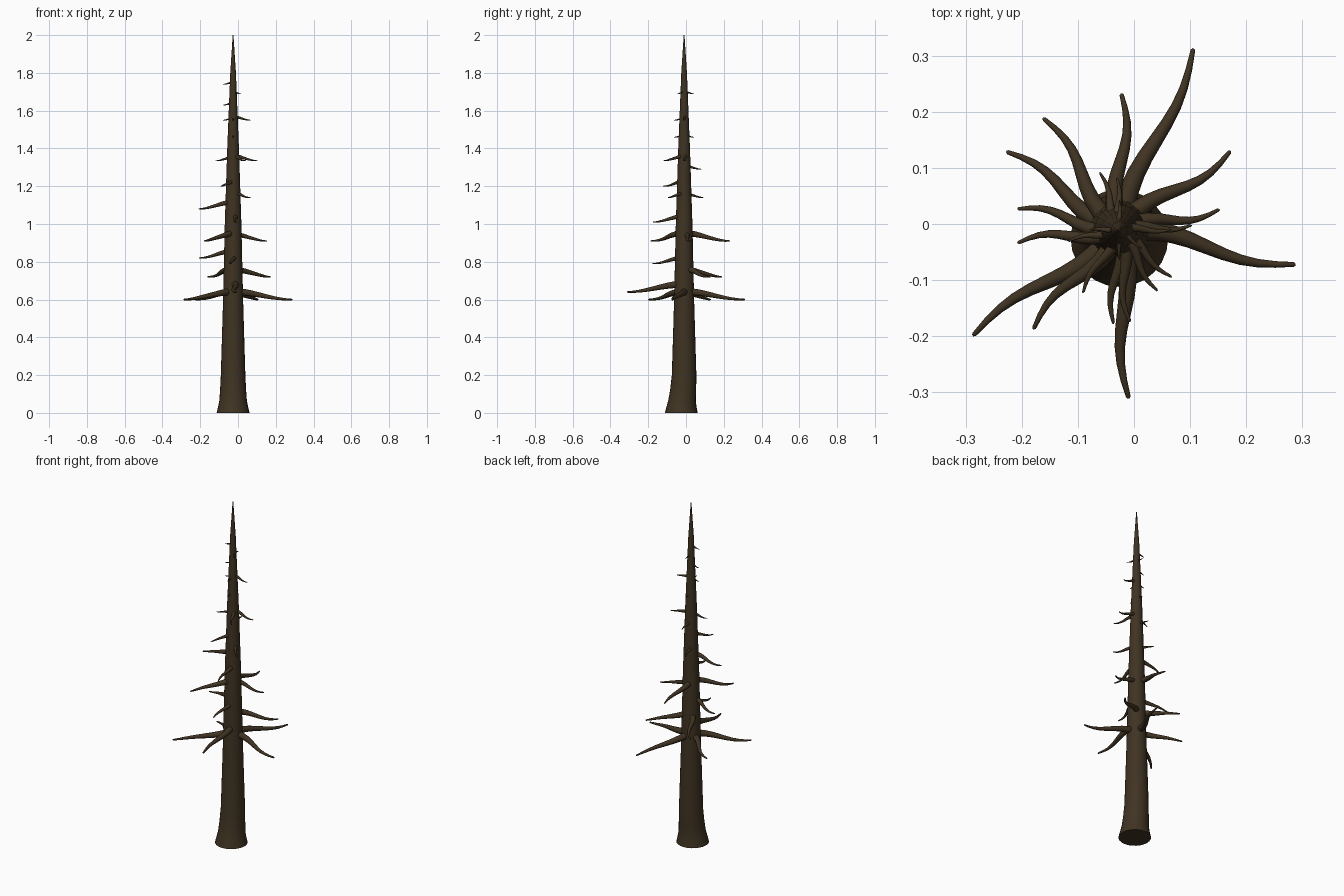
import bpy, bmesh
from math import sin, cos, pi, radians
from mathutils import Vector

if "Cube" in bpy.data.objects:
    bpy.data.objects.remove(bpy.data.objects["Cube"])

bark = bpy.data.materials.new("bark")
bark.diffuse_color = (0.05, 0.033, 0.016, 1)
bark.use_nodes = True
bark.node_tree.nodes["Principled BSDF"].inputs["Base Color"].default_value = bark.diffuse_color
AXIS = Vector((-.026, -.01, 0))
UP = Vector((0, 0, 1))


def tube(name, path, sides, level=False):
    """Skin a list of (point, radius) with rings square to the path."""
    bm = bmesh.new()
    rings = []
    for i, (p, r) in enumerate(path):
        d = path[min(i + 1, len(path) - 1)][0] - path[max(i - 1, 0)][0]
        d = UP if level else d.normalized()
        u = Vector((1, 0, 0)) if level else UP.cross(d).normalized()
        v = d.cross(u)
        angles = [2 * pi * k / sides for k in range(sides)]
        rings.append([bm.verts.new(p + r * (u * cos(a) + v * sin(a))) for a in angles])
    for r0, r1 in zip(rings, rings[1:]):
        for k in range(sides):
            n = (k + 1) % sides
            bm.faces.new((r0[k], r0[n], r1[n], r1[k]))
    bm.faces.new(rings[0][::-1])
    bm.faces.new(rings[-1])
    bmesh.ops.recalc_face_normals(bm, faces=bm.faces)
    me = bpy.data.meshes.new(name)
    bm.to_mesh(me)
    bm.free()
    me.materials.append(bark)
    ob = bpy.data.objects.new(name, me)
    bpy.context.collection.objects.link(ob)
    bpy.ops.object.select_all(action='DESELECT')
    ob.select_set(True)
    bpy.context.view_layer.objects.active = ob
    bpy.ops.object.shade_smooth_by_angle(angle=radians(50))


def smooth(t):
    t = min(max(t, 0), 1)
    return t * t * (3 - 2 * t)


def branch(name, tip, steps=10):
    """Thick at the root, swaying sideways, drooping then levelling out."""
    root = AXIS.copy()
    root.z = tip.z
    run = tip - root
    reach = run.length
    left = UP.cross(run).normalized()
    drop = min(.042, .2 * reach)
    rad = min(.021, .004 + .062 * reach)
    sway = .011 * smooth(reach * 4)
    path = []
    for s in range(steps + 1):
        t = s / steps
        p = root + run * t + left * sway * sin(2 * pi * t) + UP * drop * (1 - smooth(t))
        path.append((p, rad * (1 - .8 * t)))
    path.append((tip + run.normalized() * .003, rad * .08))
    tube(name, path, 12)


# Trunk: (height, radius), leaning slightly at the flared foot
profile = [(0, .087), (.03, .08), (.065, .073), (.12, .069), (.2, .065),
           (.6, .053), (1, .044), (1.4, .031), (1.8, .015), (2, .002)]
tube("trunk", [(AXIS + Vector((0, -.015 * (1 - smooth(z / .2)), z)), r)
               for z, r in profile], 24, level=True)

# Main branches by tier: height, then tip positions
tiers = {
    .6: [(.105, .31), (.285, -.072), (-.285, -.197), (-.225, .128)],
    .64: [(-.01, -.308)],
    .72: [(-.16, .187), (.17, .128)],
    .79: [(-.037, -.175)],
    .82: [(-.205, .027)],
    .91: [(-.022, .23), (.15, .025), (-.178, -.185)],
    1.01: [(-.008, -.172)],
    1.08: [(-.205, -.033)],
    1.14: [(.065, -.093), (-.06, .09)],
    1.2: [(-.09, -.12)],
    1.29: [(-.03, .08)],
    1.335: [(.1, -.003), (-.115, -.03), (.04, -.117)],
}
count = 0
for z, tips in tiers.items():
    for x, y in tips:
        count += 1
        branch("branch_%02d" % count, Vector((x, y, z)))

# Twigs near the top: height, then compass angles
twigs = {1.46: [-90, 90], 1.55: [0, 180, -90], 1.63: [180],
         1.69: [-40, 90], 1.74: [180]}
for z, angles in twigs.items():
    for a in angles:
        count += 1
        reach = .09 if a == 0 else .05
        branch("twig_%02d" % count,
               AXIS + Vector((reach * cos(radians(a)), reach * sin(radians(a)), z)))
